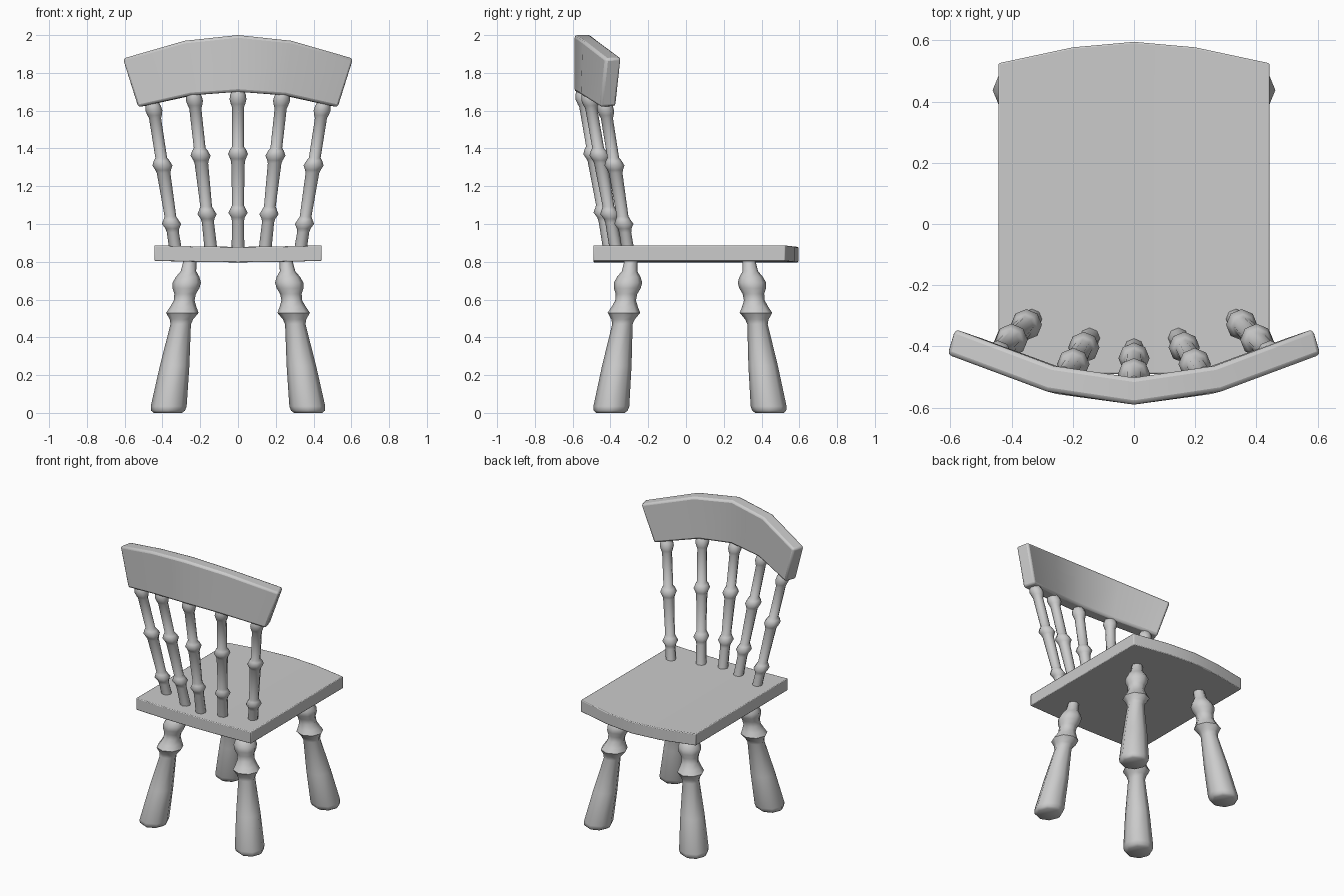
import bpy, bmesh, math

if "Cube" in bpy.data.objects:
    bpy.data.objects.remove(bpy.data.objects["Cube"])


def make_object(name, bm, bevel=0.0, angle=40):
    bmesh.ops.recalc_face_normals(bm, faces=bm.faces)
    mesh = bpy.data.meshes.new(name)
    bm.to_mesh(mesh)
    bm.free()
    ob = bpy.data.objects.new(name, mesh)
    bpy.context.collection.objects.link(ob)
    if bevel:
        mod = ob.modifiers.new("bevel", 'BEVEL')
        mod.width = bevel
        mod.segments = 2
        mod.limit_method = 'ANGLE'
        mod.angle_limit = math.radians(45)
    bpy.ops.object.select_all(action='DESELECT')
    bpy.context.view_layer.objects.active = ob
    ob.select_set(True)
    bpy.ops.object.shade_smooth_by_angle(angle=math.radians(angle))
    return ob


def loft(name, rings, **kw):
    """Skin a row of equal-length closed rings and cap both ends."""
    bm = bmesh.new()
    rows = [[bm.verts.new(p) for p in ring] for ring in rings]
    n = len(rows[0])
    for a, b in zip(rows, rows[1:]):
        for i in range(n):
            j = (i + 1) % n
            bm.faces.new((a[i], a[j], b[j], b[i]))
    bm.faces.new(rows[0])
    bm.faces.new(rows[-1])
    return make_object(name, bm, **kw)


def turned(name, low, high, profile, sides=8):
    """Eight-sided turned post along a leaning axis; profile is (z, radius)."""
    rings = []
    for z, r in profile:
        t = (z - low[2]) / (high[2] - low[2])
        cx = low[0] + t * (high[0] - low[0])
        cy = low[1] + t * (high[1] - low[1])
        rings.append([(cx + r * math.cos(k * math.tau / sides),
                       cy + r * math.sin(k * math.tau / sides), z)
                      for k in range(sides)])
    return loft(name, rings, angle=55)


# Seat: straight at the backrest, bowed at the far edge, slightly dished
seat_half = [(0.0, 0.595, 0.0), (0.2, 0.577, 0.002), (0.443, 0.525, 0.008)]
stations = [(-x, y, d) for x, y, d in reversed(seat_half[1:])] + seat_half
loft("seat", [[(x, -0.49, 0.797 + d), (x, y, 0.797 + d),
               (x, y, 0.879 + d), (x, -0.49, 0.879 + d)]
              for x, y, d in stations], bevel=0.005)

# Top rail: half-stations of (outer top, inner top, inner bottom, outer bottom)
rail_half = [
    [(0, -0.59, 2.0), (0, -0.502, 2.0), (0, -0.502, 1.70), (0, -0.59, 1.70)],
    [(0.285, -0.547, 1.97), (0.265, -0.463, 1.97),
     (0.23, -0.472, 1.682), (0.25, -0.556, 1.682)],
    [(0.613, -0.425, 1.875), (0.588, -0.342, 1.88),
     (0.507, -0.37, 1.622), (0.532, -0.453, 1.618)],
]
mirrored = [[(-x, y, z) for x, y, z in ring] for ring in reversed(rail_half[1:])]
loft("top_rail", mirrored + rail_half, bevel=0.014)

# Spindles: one turning, lowered towards the sides
spindle = [(0.87, 0.034), (1.015, 0.032), (1.035, 0.036), (1.06, 0.051),
           (1.085, 0.038), (1.10, 0.031), (1.33, 0.036), (1.345, 0.041),
           (1.37, 0.053), (1.395, 0.042), (1.41, 0.031), (1.62, 0.032),
           (1.635, 0.038), (1.66, 0.045), (1.685, 0.041), (1.71, 0.03)]
for label, side in (("left", -1), ("right", 1)):
    for place, bx, by, tx, ty, drop in (("outer", 0.333, -0.31, 0.45, -0.43, 0.06),
                                        ("inner", 0.145, -0.373, 0.228, -0.505, 0.008)):
        turned(f"{label}_{place}_spindle", (side * bx, by, 0.88),
               (side * tx, ty, 1.63), [(z - drop, r) for z, r in spindle])
turned("middle_spindle", (0, -0.408, 0.88), (0, -0.54, 1.66),
       [(0.83, 0.034)] + spindle[1:])

# Legs: splayed vase turnings
leg = [(0.0, 0.075), (0.012, 0.09), (0.035, 0.095), (0.25, 0.078), (0.47, 0.054),
       (0.495, 0.062), (0.53, 0.086), (0.56, 0.07), (0.595, 0.055), (0.63, 0.057),
       (0.66, 0.071), (0.69, 0.075), (0.72, 0.062), (0.75, 0.041), (0.81, 0.034)]
for label, side in (("left", -1), ("right", 1)):
    for place, low_y, high_y in (("front", -0.4, -0.292), ("back", 0.442, 0.334)):
        turned(f"{label}_{place}_leg", (side * 0.372, low_y, 0.0),
               (side * 0.255, high_y, 0.8), leg)
